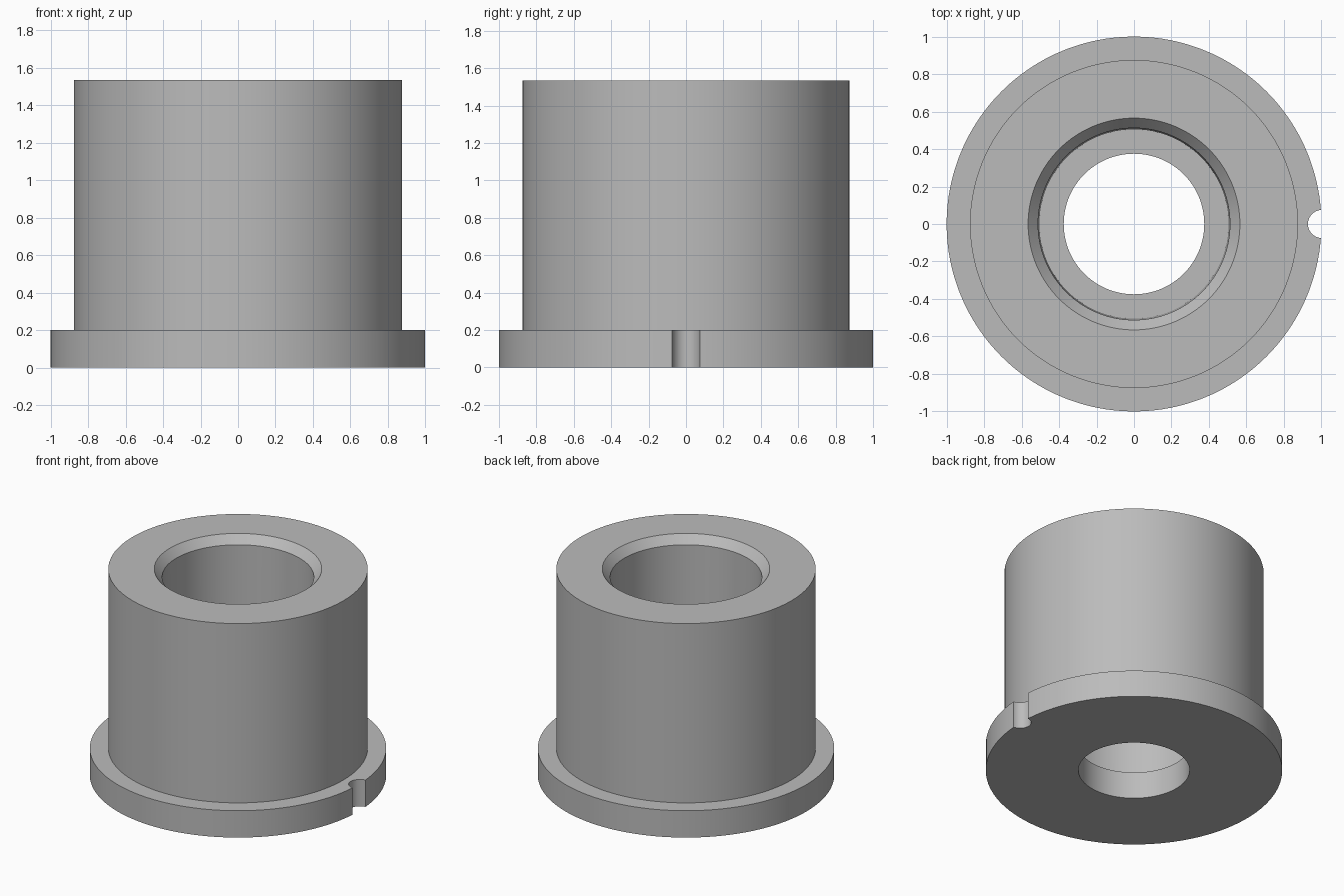
import bpy
import bmesh
from math import radians, tau
from mathutils import Matrix, Vector

SEGMENTS = 128

cube = bpy.data.objects.get("Cube")
if cube:
    bpy.data.objects.remove(cube, do_unlink=True)

# Single metal colour
metal = bpy.data.materials.new("plain grey metal")
metal.use_nodes = True
grey = (0.5, 0.5, 0.5, 1)
metal.diffuse_color = grey
metal.node_tree.nodes["Principled BSDF"].inputs["Base Color"].default_value = grey


def add_object(name, bm):
    bmesh.ops.recalc_face_normals(bm, faces=bm.faces)
    mesh = bpy.data.meshes.new(name)
    bm.to_mesh(mesh)
    bm.free()
    mesh.materials.append(metal)
    obj = bpy.data.objects.new(name, mesh)
    bpy.context.collection.objects.link(obj)
    return obj


def lathe(name, profile):
    """Revolve a closed (radius, height) profile around z."""
    bm = bmesh.new()
    verts = [bm.verts.new((r, 0, z)) for r, z in profile]
    edges = [bm.edges.new((v, verts[i - 1])) for i, v in enumerate(verts)]
    bmesh.ops.spin(bm, geom=verts + edges, cent=(0, 0, 0), axis=(0, 0, 1),
                   angle=tau, steps=SEGMENTS, use_merge=True)
    bmesh.ops.remove_doubles(bm, verts=bm.verts, dist=0.0001)
    return add_object(name, bm)


# Bushing: flange, barrel, chamfered bore and narrower through hole
bushing = lathe("flanged_bushing", [
    (0.375, 0), (1, 0), (1, 0.2), (0.875, 0.2), (0.875, 1.535),
    (0.565, 1.535), (0.512, 1.475), (0.505, 0.2), (0.375, 0.2)])

# Round locating notch through the flange edge
bm = bmesh.new()
bmesh.ops.create_cone(bm, cap_ends=True, segments=48, radius1=0.075,
                      radius2=0.075, depth=0.6,
                      matrix=Matrix.Translation(Vector((1.003, 0, 0.1))))
cutter = add_object("notch_cutter", bm)
cutter.hide_render = True

notch = bushing.modifiers.new("notch", "BOOLEAN")
notch.operation = "DIFFERENCE"
notch.solver = "EXACT"
notch.object = cutter

bpy.ops.object.select_all(action="DESELECT")
bushing.select_set(True)
bpy.context.view_layer.objects.active = bushing
bpy.ops.object.modifier_apply(modifier=notch.name)
bpy.data.objects.remove(cutter, do_unlink=True)
bpy.ops.object.shade_smooth_by_angle(angle=radians(25))
